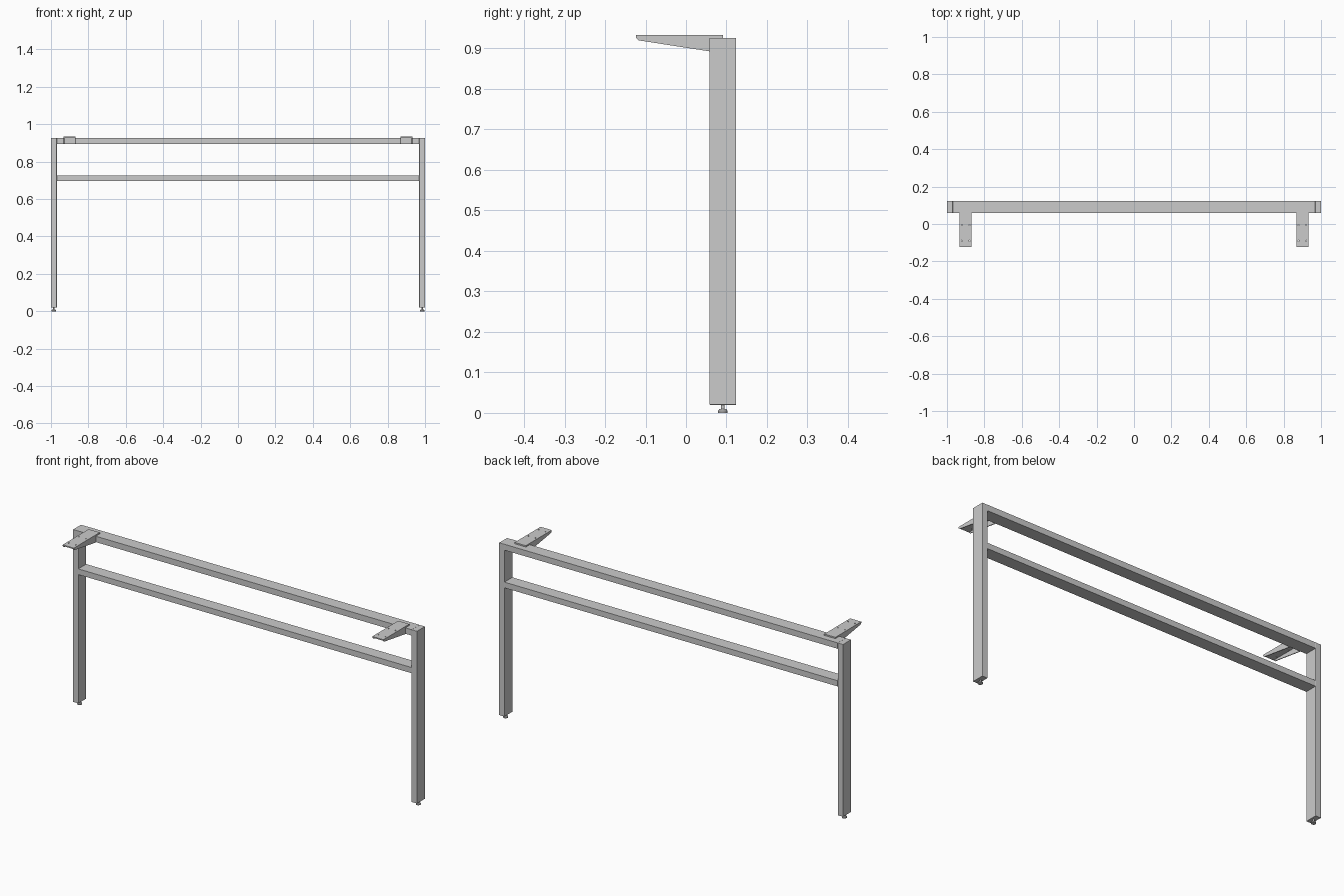
import bpy, bmesh
from mathutils import Vector

if "Cube" in bpy.data.objects:
    bpy.data.objects.remove(bpy.data.objects["Cube"])

Y0, Y1 = 0.058, 0.124      # frame depth
YC = (Y0 + Y1) / 2
TOP = 0.926
TUBE = 0.031


def finish(bm, name):
    bmesh.ops.recalc_face_normals(bm, faces=bm.faces)
    me = bpy.data.meshes.new(name)
    bm.to_mesh(me)
    bm.free()
    ob = bpy.data.objects.new(name, me)
    bpy.context.collection.objects.link(ob)
    return ob


def box(name, lo, hi, bevel=0.0):
    lo, hi = Vector(lo), Vector(hi)
    bm = bmesh.new()
    bmesh.ops.create_cube(bm, size=1)
    for v in bm.verts:
        v.co = (lo + hi) / 2 + v.co * (hi - lo)
    ob = finish(bm, name)
    if bevel:
        m = ob.modifiers.new("edge", 'BEVEL')
        m.width, m.segments = bevel, 2
    return ob


def extrude_x(name, profile, x0, x1):
    """Extrude a (y, z) profile along x."""
    bm = bmesh.new()
    f = bm.faces.new([bm.verts.new((x0, y, z)) for y, z in profile])
    r = bmesh.ops.extrude_face_region(bm, geom=[f])
    bmesh.ops.translate(bm, vec=(x1 - x0, 0, 0),
                        verts=[g for g in r["geom"] if isinstance(g, bmesh.types.BMVert)])
    return finish(bm, name)


def lathe(name, centre, rings, seg=24):
    """Closed turned shape from (radius, z) rings."""
    bm = bmesh.new()
    pts = [bm.verts.new((centre[0] + r, centre[1], z)) for r, z in rings]
    edges = [bm.edges.new(p) for p in zip(pts, pts[1:])]
    bmesh.ops.spin(bm, geom=pts + edges, cent=(centre[0], centre[1], 0), axis=(0, 0, 1),
                   angle=6.283185307, steps=seg, use_merge=True)
    bmesh.ops.remove_doubles(bm, verts=bm.verts, dist=1e-6)
    ob = finish(bm, name)
    bpy.context.view_layer.objects.active = ob
    ob.select_set(True)
    bpy.ops.object.shade_smooth_by_angle()
    ob.select_set(False)
    return ob


# horizontal rails
box("top_rail", (-1 + TUBE, Y0, TOP - TUBE), (1 - TUBE, Y1, TOP))
box("lower_rail", (-1 + TUBE, Y0, 0.697), (1 - TUBE, Y1, 0.727))

# bracket side flange profile: tapers to a chamfered tip
TIP, PLATE_TOP, PLATE_BOT = -0.124, 0.933, 0.927
flange = [(TIP, PLATE_BOT), (-0.117, 0.92), (Y0, 0.893), (Y0, PLATE_BOT)]

for s, side in ((-1, "left"), (1, "right")):
    # leg and levelling foot
    xs = sorted((s, s * (1 - TUBE)))
    box(side + "_leg", (xs[0], Y0, 0.02), (xs[1], Y1, TOP), 0.001)
    lathe(side + "_levelling_foot", (s * (1 - TUBE / 2), YC),
          [(0, 0), (0.012, 0), (0.012, 0.005), (0.009, 0.009),
           (0.0045, 0.009), (0.0045, 0.022), (0, 0.022)])

    # support bracket: top plate with screw holes and two flanges
    cx, hw = s * 0.9, 0.0325
    plate = box(side + "_bracket_plate", (cx - hw, TIP, PLATE_BOT), (cx + hw, YC, PLATE_TOP))
    bm = bmesh.new()
    for dx in (-0.02, 0.02):
        for y in (-0.09, -0.006):
            r = bmesh.ops.create_cone(bm, cap_ends=True, segments=16, radius1=0.0035,
                                      radius2=0.0035, depth=0.04)
            bmesh.ops.translate(bm, verts=r["verts"], vec=(cx + dx, y, 0.93))
    cutter = finish(bm, side + "_hole_cutter")
    cutter.hide_render = True
    cutter.hide_set(True)
    m = plate.modifiers.new("holes", 'BOOLEAN')
    m.operation, m.object, m.solver = 'DIFFERENCE', cutter, 'EXACT'
    for e, x in (("inner", cx - s * hw), ("outer", cx + s * hw)):
        inward = 0.004 if x < cx else -0.004
        extrude_x(f"{side}_bracket_{e}_flange", flange, x, x + inward)
    # spacer seating the plate on the rail
    box(side + "_bracket_seat", (cx - hw, Y0, TOP - 0.001), (cx + hw, YC, PLATE_BOT + 0.001))
